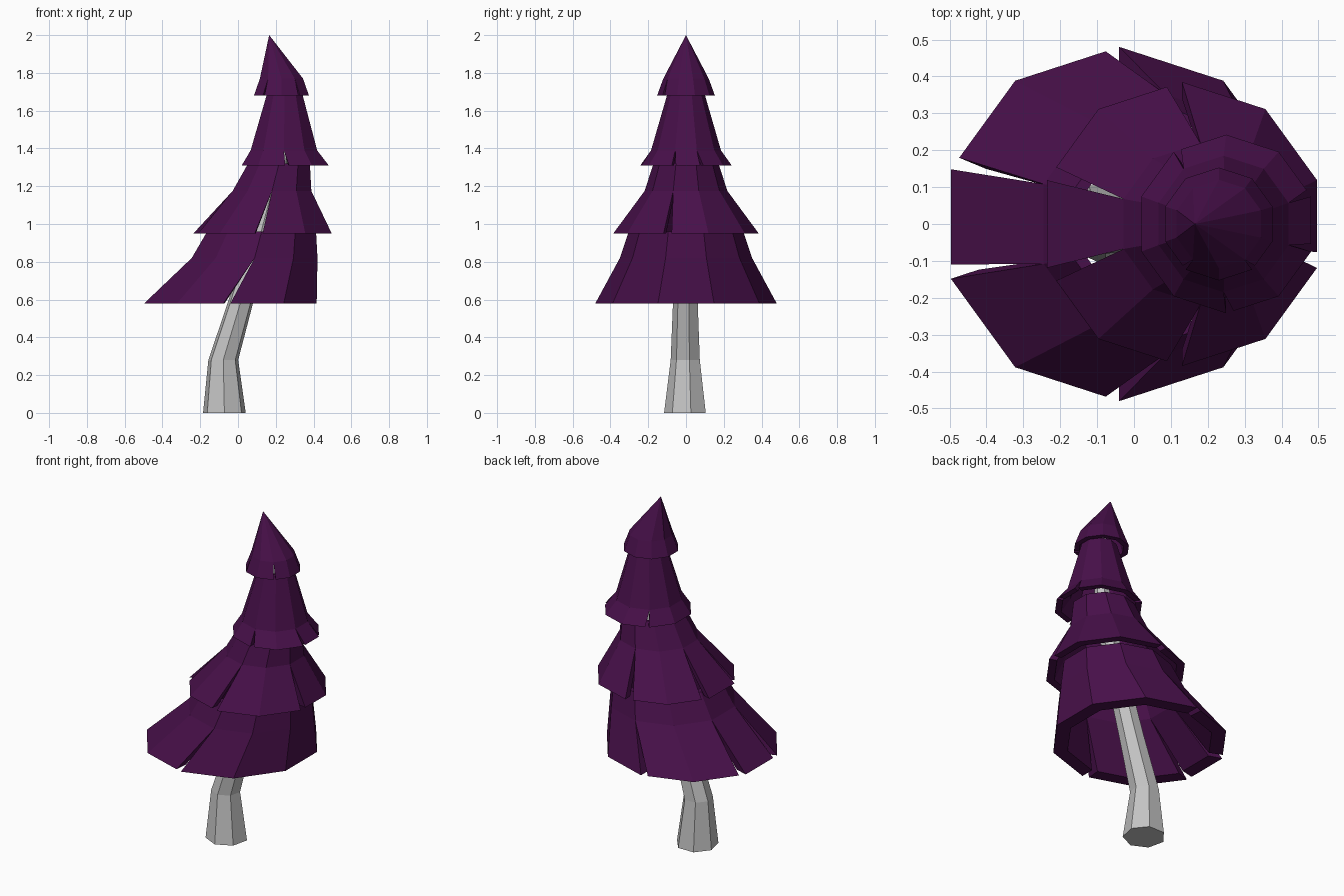
import bpy, bmesh, math
from mathutils import Vector

if "Cube" in bpy.data.objects:
    bpy.data.objects.remove(bpy.data.objects["Cube"])


def material(name, rgb):
    m = bpy.data.materials.new(name)
    m.diffuse_color = (*rgb, 1)
    m.use_nodes = True
    m.node_tree.nodes["Principled BSDF"].inputs["Base Color"].default_value = m.diffuse_color
    return m


purple = material("purple needles", (0.064, 0.005, 0.068))
grey = material("pale grey bark", (0.55, 0.55, 0.55))


def finish(bm, name, mat):
    bmesh.ops.recalc_face_normals(bm, faces=bm.faces)
    me = bpy.data.meshes.new(name)
    bm.to_mesh(me)
    bm.free()
    me.materials.append(mat)
    bpy.context.collection.objects.link(bpy.data.objects.new(name, me))


def ring(cx, z, r, n, start):
    return [Vector((cx + r * math.cos(start + math.tau * i / n),
                    r * math.sin(start + math.tau * i / n), z)) for i in range(n)]


# bent seven-sided trunk: (centre x, z, radius)
path = [(-0.072, 0, 0.116), (-0.078, 0.28, 0.081), (0.012, 0.58, 0.069),
        (0.12, 0.95, 0.06), (0.215, 1.31, 0.048), (0.24, 1.65, 0.032), (0.192, 1.95, 0.012)]
bm = bmesh.new()
rows = [[bm.verts.new(p) for p in ring(x, z, r, 7, -math.pi / 2)] for x, z, r in path]
for a, b in zip(rows, rows[1:]):
    for i in range(7):
        j = (i + 1) % 7
        bm.faces.new((a[i], a[j], b[j], b[i]))
bm.faces.new(rows[0][::-1])
bm.faces.new(rows[-1])
finish(bm, "trunk", grey)


# ten-sided flared skirt with a thick rim and slits that close at the kink
def skirt(name, rings, rim, slits, cut=0.13):
    bm = bmesh.new()
    cache = {}

    def face(*pts):
        vs = []
        for p in pts:
            key = tuple(round(c, 4) for c in p)
            if key not in cache:
                cache[key] = bm.verts.new(p)
            if cache[key] not in vs:
                vs.append(cache[key])
        if len(vs) > 2 and not bm.faces.get(vs):
            bm.faces.new(vs)

    start = math.radians(18)
    thick = (rim, rim * 0.7, rim * 0.4)
    outer = [ring(x, z, r, 10, start) for x, z, r in rings]
    inner = [ring(x, z - (0.04 if r == 0 else 0), max(r - t, 0), 10, start)
             for (x, z, r), t in zip(rings, thick)]
    for k in range(10):
        n = (k + 1) % 10
        left, right = slits.get(k, 0), slits.get(n, 0)
        fa = cut if left > 0 else 0
        fb = 1 - cut if right < 0 else 1
        base = []
        for s in (outer, inner):
            a, b = s[0][k].lerp(s[0][n], fa), s[0][k].lerp(s[0][n], fb)
            base.append((a, b))
            face(a, b, s[1][n], s[1][k])
            face(s[1][k], s[1][n], s[2][n], s[2][k])
        (a, b), (c, d) = base
        face(a, b, d, c)
        face(outer[2][k], outer[2][n], inner[2][n], inner[2][k])
        # side walls of the slits
        if left:
            face(a, c, inner[1][k], outer[1][k])
        if right:
            face(b, d, inner[1][n], outer[1][n])
    finish(bm, name, purple)


skirt("bottom_branches", [(-0.04, 0.58, 0.48), (0.088, 0.82, 0.35), (0.125, 0.96, 0.303)],
      0.08, {2: 1, 4: -1, 5: -1, 7: -1})
skirt("lower_middle_branches", [(0.13, 0.95, 0.385), (0.18, 1.175, 0.219), (0.217, 1.32, 0.172)],
      0.045, {2: 1, 4: -1, 5: 1, 7: -1, 9: 1}, 0.18)
skirt("upper_middle_branches", [(0.25, 1.31, 0.242), (0.243, 1.39, 0.185), (0.247, 1.69, 0.098)],
      0.035, {0: 1, 3: -1, 7: 1, 9: 1}, 0.14)
skirt("tree_top", [(0.23, 1.68, 0.153), (0.23, 1.77, 0.12), (0.165, 2.0, 0)],
      0.03, {6: -1, 8: 1}, 0.14)
